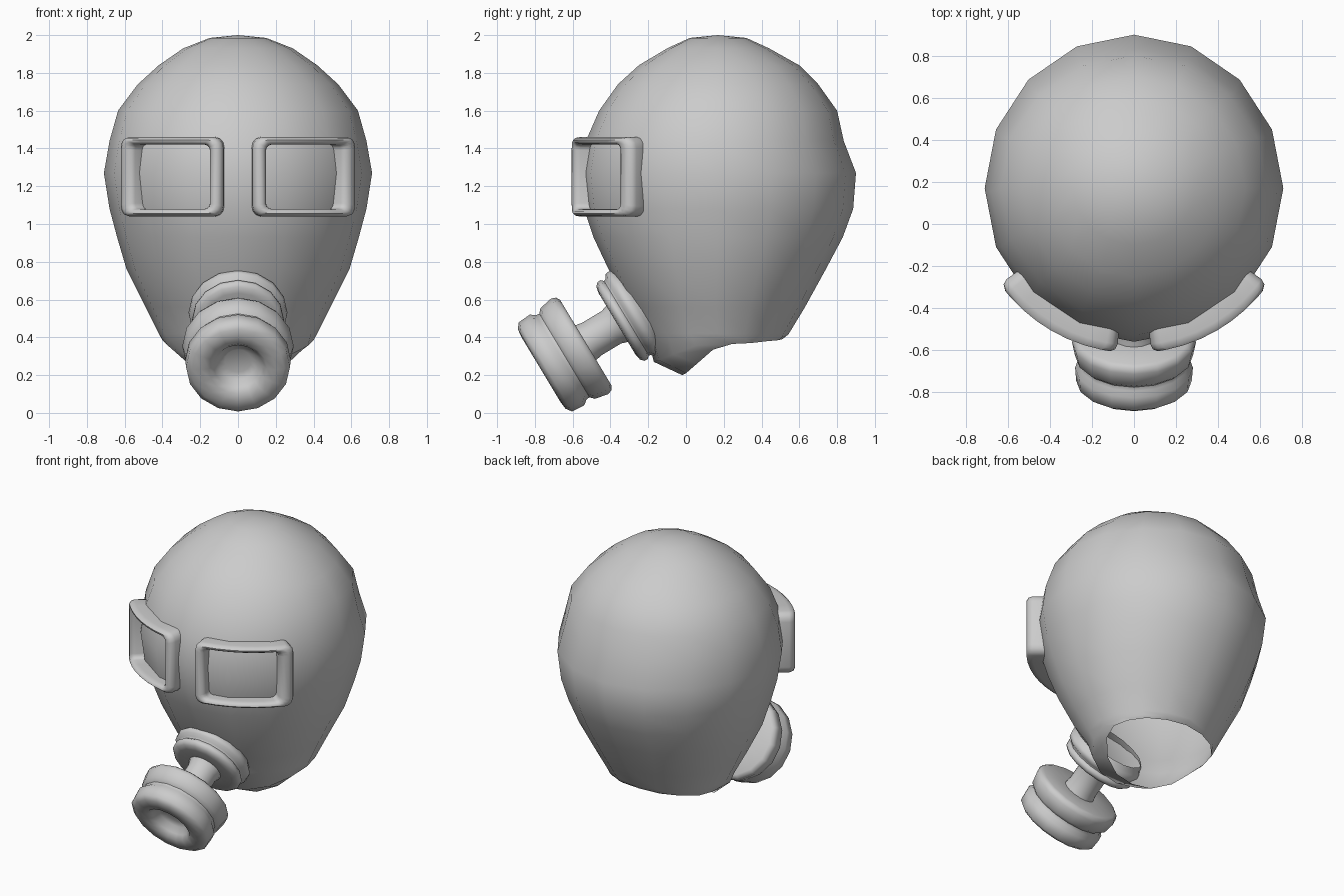
import bpy, bmesh
from math import sin, cos, pi, radians
from mathutils import Vector

if "Cube" in bpy.data.objects:
    bpy.data.objects.remove(bpy.data.objects["Cube"])

N = 16


def loft(name, rings, cap_start=False, loop=False, angle=60):
    """Skin a list of equal closed rings with quads."""
    bm = bmesh.new()
    vs = [[bm.verts.new(p) for p in r] for r in rings]
    pairs = list(zip(vs, vs[1:])) + ([(vs[-1], vs[0])] if loop else [])
    for a, b in pairs:
        n = len(a)
        for i in range(n):
            j = (i + 1) % n
            bm.faces.new((a[i], a[j], b[j], b[i]))
    if cap_start:
        bm.faces.new(vs[0])
    bmesh.ops.remove_doubles(bm, verts=bm.verts, dist=1e-5)
    bmesh.ops.recalc_face_normals(bm, faces=bm.faces)
    me = bpy.data.meshes.new(name)
    bm.to_mesh(me)
    bm.free()
    ob = bpy.data.objects.new(name, me)
    bpy.context.collection.objects.link(ob)
    bpy.ops.object.select_all(action='DESELECT')
    ob.select_set(True)
    bpy.context.view_layer.objects.active = ob
    bpy.ops.object.shade_smooth_by_angle(angle=radians(angle))
    return ob


# Hood: oval rings (z, half width, front y, back y), open at the neck
def oval(rx, yf, yb, zs):
    out = []
    for i in range(N):
        a = 2 * pi * i / N
        z = zs[min(i, N - i)] if isinstance(zs, list) else zs
        out.append((rx * sin(a), (yf + yb) / 2 - (yb - yf) / 2 * cos(a), z))
    return out


sections = [
    (2.0, 0, .17, .17), (1.985, .15, .02, .32), (1.93, .29, -.10, .44),
    (1.84, .42, -.25, .60), (1.74, .53, -.36, .70), (1.60, .635, -.46, .80),
    (1.44, .68, -.53, .835), (1.27, .71, -.56, .90), (1.08, .68, -.54, .885),
    (.93, .64, -.49, .83), (.76, .59, -.41, .74), (.56, .49, -.31, .63),
    (.42, .42, -.21, .545)]
hood = [oval(rx, yf, yb, z) for z, rx, yf, yb in sections]
chin = [.27, .28, .31, .355, .385, .39, .395, .40, .41]
rim = [.20, .21, .26, .335, .365, .37, .38, .385, .39]
hood.append(oval(.40, -.17, .535, chin))
hood.append(oval(.37, -.02, .51, rim))
loft("hood", hood, angle=80)


# Eye frames: rounded rectangles wrapped around the hood
def eye_ring(f, r, side):
    """f = 0 at the outer border, 1 at the opening; r = distance from hood axis."""
    t0, t1 = 6 + 5.5 * f, 54.5 - 7.5 * f
    z0, z1 = 1.04 + .04 * f, 1.46 - .04 * f
    k = .78 * pi / 180
    cu, cz = (t0 + t1) / 2 * k, (z0 + z1) / 2
    hu, hz = (t1 - t0) / 2 * k, (z1 - z0) / 2
    c = .055 - .025 * f
    flat = []
    for q, (su, sz) in enumerate([(1, 1), (-1, 1), (-1, -1), (1, -1)]):
        for s in range(4):
            a = q * pi / 2 + s * pi / 6
            flat.append((cu + su * (hu - c) + c * cos(a), cz + sz * (hz - c) + c * sin(a)))
        # extra points along the long edges keep the frame curved
        if q in (0, 2):
            u = flat[-1][0]
            for s in range(1, 6):
                flat.append((u + (2 * cu - 2 * u) * s / 6, flat[-1][1]))
    return [(side * r * sin(u / k * pi / 180), .17 - r * cos(u / k * pi / 180), z)
            for u, z in flat]


frame_profile = [(0, .67), (0, .745), (.12, .77), (.4, .783), (.7, .78),
                 (.92, .765), (1, .745), (1, .67)]
for side, label in ((1, "left"), (-1, "right")):
    loft(label + "_eye_frame", [eye_ring(f, r, side) for f, r in frame_profile], loop=True, angle=50)


# Breathing parts: turned profiles (distance, radius) along the tilted filter axis
origin = Vector((0, -.755, .237))
axis = Vector((0, .857, .515))
up = Vector((0, -.515, .857))


def turned(name, profile):
    rings = []
    for t, r in profile:
        rings.append([origin + axis * t + up * (r * cos(2 * pi * i / N))
                      + Vector((r * sin(2 * pi * i / N), 0, 0)) for i in range(N)])
    return loft(name, rings, cap_start=True, angle=50)


turned("filter_canister", [
    (.075, .07), (.06, .105), (.02, .13), (-.008, .155), (-.015, .20),
    (-.01, .245), (.012, .275), (.085, .28), (.11, .26), (.13, .258),
    (.15, .28), (.225, .295), (.25, .285), (.262, .265), (.262, .10)])
turned("breathing_tube", [
    (.24, .11), (.275, .105), (.30, .10), (.42, .10), (.45, .11), (.48, .12)])
turned("tube_mount", [
    (.46, .09), (.455, .19), (.462, .225), (.48, .243), (.50, .243),
    (.513, .23), (.525, .235), (.54, .258), (.57, .262), (.59, .245), (.63, .22)])
